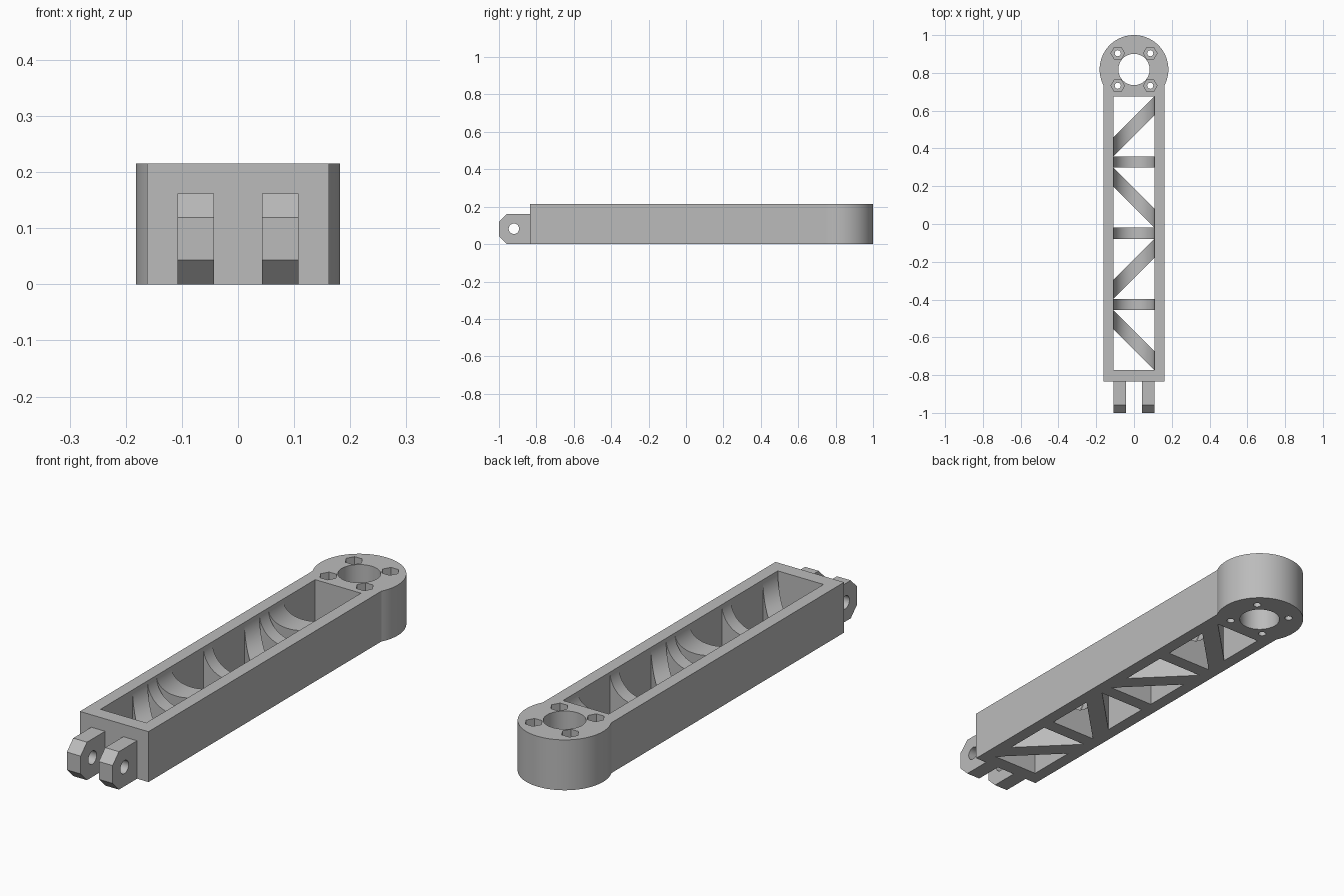
import bpy, bmesh, math
from mathutils import Matrix

if "Cube" in bpy.data.objects:
    bpy.data.objects.remove(bpy.data.objects["Cube"], do_unlink=True)

HEIGHT = 0.215
HALF_W, POCKET = 0.162, 0.108          # outer and inner half widths
FRONT, HEAD_Y, HEAD_R = -0.835, 0.818, 0.182
POCKET_Y = (-0.773, 0.675)

grey = bpy.data.materials.new("light grey")
grey.use_nodes = True
grey.diffuse_color = (0.5, 0.5, 0.5, 1)
grey.node_tree.nodes["Principled BSDF"].inputs["Base Color"].default_value = (0.5, 0.5, 0.5, 1)


def finish(name, bm):
    bmesh.ops.recalc_face_normals(bm, faces=bm.faces)
    mesh = bpy.data.meshes.new(name)
    bm.to_mesh(mesh)
    bm.free()
    mesh.materials.append(grey)
    obj = bpy.data.objects.new(name, mesh)
    bpy.context.collection.objects.link(obj)
    return obj


def prism(name, outline, low, high, axis="Z"):
    """Extrude a 2D outline; along X the outline is read as (y, z)."""
    bm = bmesh.new()
    def place(a, b, t):
        return (a, b, t) if axis == "Z" else (t, a, b)
    face = bm.faces.new([bm.verts.new(place(a, b, low)) for a, b in outline])
    moved = bmesh.ops.extrude_face_region(bm, geom=[face])["geom"]
    bmesh.ops.translate(bm, vec=place(0, 0, high - low),
                        verts=[v for v in moved if isinstance(v, bmesh.types.BMVert)])
    return finish(name, bm)


def ring(cx, cy, r, n):
    return [(cx + r * math.cos(math.tau * i / n), cy + r * math.sin(math.tau * i / n))
            for i in range(n)]


def cut(obj, cutters):
    """Subtract each cutter, bake the result and drop the cutters."""
    for cutter in cutters:
        cutter.hide_render = True
        mod = obj.modifiers.new("cut", "BOOLEAN")
        mod.operation, mod.solver, mod.object = "DIFFERENCE", "EXACT", cutter
    bpy.context.view_layer.update()
    graph = bpy.context.evaluated_depsgraph_get()
    mesh = bpy.data.meshes.new_from_object(obj.evaluated_get(graph))
    obj.modifiers.clear()
    obj.data = mesh
    for cutter in cutters:
        bpy.data.objects.remove(cutter, do_unlink=True)


def smooth(obj):
    bpy.ops.object.select_all(action="DESELECT")
    obj.select_set(True)
    bpy.context.view_layer.objects.active = obj
    bpy.ops.object.shade_smooth_by_angle(angle=math.radians(25))


# Arm frame: straight sides running into a round head
start = -math.acos(HALF_W / HEAD_R)
steps = 64
outline = [(-HALF_W, FRONT), (HALF_W, FRONT)]
for i in range(steps + 1):
    a = start + (math.pi - 2 * start) * i / steps
    outline.append((HEAD_R * math.cos(a), HEAD_Y + HEAD_R * math.sin(a)))
frame = prism("arm_frame", outline, 0, HEIGHT)

# Pocket, shaft bore, screw holes and hexagonal nut recesses
y0, y1 = POCKET_Y
cutters = [
    prism("pocket_cutter", [(-POCKET, y0), (POCKET, y0), (POCKET, y1), (-POCKET, y1)], -0.1, 0.4),
    prism("bore_cutter", ring(0, HEAD_Y, 0.083, 48), -0.1, 0.4),
]
for sx in (-1, 1):
    for sy in (-1, 1):
        x, y = sx * 0.086, HEAD_Y + sy * 0.086
        cutters.append(prism("screw_cutter", ring(x, y, 0.016, 20), -0.1, 0.4))
        cutters.append(prism("nut_cutter", ring(x, y, 0.036, 6), HEIGHT - 0.08, 0.4))
cut(frame, cutters)
smooth(frame)


# Truss ribs: flat underneath, scooped by a half cylinder on top
def rib(name, left_y, right_y, width):
    bm = bmesh.new()
    n, rows = 28, []
    for i in range(n + 1):
        a = math.pi * i / n
        x, z = -POCKET * math.cos(a), HEIGHT - POCKET * math.sin(a)
        y = left_y + (right_y - left_y) * (x + POCKET) / (2 * POCKET)
        rows.append([bm.verts.new(p) for p in
                     ((x, y, 0), (x, y + width, 0), (x, y + width, z), (x, y, z))])
    for r, s in zip(rows, rows[1:]):
        for k in range(4):
            m = (k + 1) % 4
            bm.faces.new((r[k], r[m], s[m], s[k]))
    bm.faces.new(rows[0])
    bm.faces.new(rows[-1])
    smooth(finish(name, bm))


BAY, BEAM, DIAGONAL = 0.317, 0.06, 0.101
for i in range(4):
    top = y1 - i * (BAY + BEAM)
    low, high = top - BAY, top - DIAGONAL
    ends = (low, high) if i % 2 == 0 else (high, low)
    rib(f"diagonal_rib_{i + 1}", *ends, DIAGONAL)
    if i < 3:
        rib(f"cross_rib_{i + 1}", low - BEAM, low - BEAM, BEAM)

# Pair of chamfered hinge lugs with a pin hole
lug_outline = [(FRONT, 0), (FRONT, 0.162), (-0.957, 0.162), (-1, 0.119), (-1, 0.043), (-0.957, 0)]
for side, inner, outer in (("left", 0.043, 0.108), ("right", -0.108, -0.043)):
    lug = prism(f"{side}_hinge_lug", lug_outline, inner, outer, "X")
    cut(lug, [prism("pin_cutter", ring(-0.92, 0.082, 0.028, 28), inner - 0.1, outer + 0.1, "X")])
    smooth(lug)
